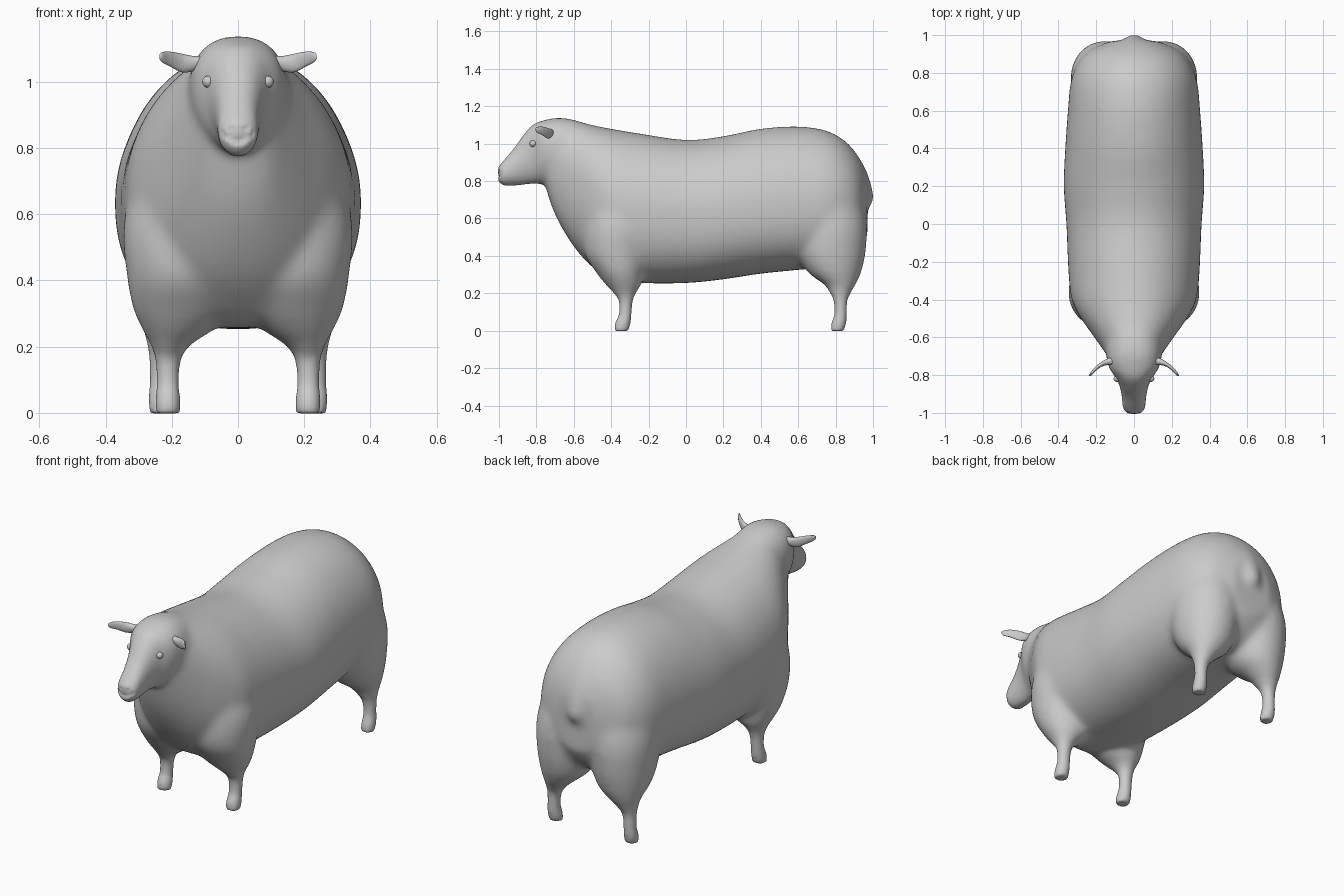
import bpy, bmesh, math
from mathutils import Vector

AXES = {'x': (0, 1, 2), 'y': (1, 0, 2), 'z': (2, 0, 1)}


def smooth_rows(rows, sub=5):
    # Catmull-Rom interpolation between the key sections
    rows = [Vector(r) for r in rows]
    out = []
    for i in range(len(rows) - 1):
        a, b, c, d = rows[max(i - 1, 0)], rows[i], rows[i + 1], rows[min(i + 2, len(rows) - 1)]
        for k in range(sub):
            t = k / sub
            out.append(0.5 * (2 * b + (c - a) * t + (2 * a - 5 * b + 4 * c - d) * t * t
                              + (3 * b - a - 3 * c + d) * t ** 3))
    return out + [rows[-1]]


def loft(bm, rows, axis, mirror=1, up_exp=2.0, low_exp=2.0, seg=48):
    # each row: position on axis, centre 1, centre 2, radius 1, upper radius 2, lower radius 2
    rings, faces = [], []
    i, j, l = AXES[axis]
    for t, c1, c2, r1, up, low in smooth_rows(rows):
        ring = []
        for k in range(seg):
            a = 2 * math.pi * k / seg
            s, c = math.sin(a), math.cos(a)
            e = 2 / (up_exp if s >= 0 else low_exp)
            p = [0, 0, 0]
            p[i] = t
            p[j] = c1 + r1 * math.copysign(abs(c) ** e, c)
            p[l] = c2 + (up if s >= 0 else low) * math.copysign(abs(s) ** e, s)
            ring.append(bm.verts.new((p[0] * mirror, p[1], p[2])))
        rings.append(ring)
    for r, q in zip(rings, rings[1:]):
        for k in range(seg):
            n = (k + 1) % seg
            faces.append(bm.faces.new((r[k], r[n], q[n], q[k])))
    faces += [bm.faces.new(rings[0]), bm.faces.new(rings[-1])]
    bmesh.ops.recalc_face_normals(bm, faces=faces)


def finish(bm, name):
    me = bpy.data.meshes.new(name)
    bm.to_mesh(me)
    bm.free()
    me.polygons.foreach_set("use_smooth", [True] * len(me.polygons))
    ob = bpy.data.objects.new(name, me)
    bpy.context.collection.objects.link(ob)
    return ob


def profile(rows):
    # side outline rows: y, top z, widest z, bottom z, half width
    return [(y, 0, m, w, t - m, m - b) for y, t, m, b, w in rows]


def leg(rows):
    # leg rows: z, x, y, x radius, y radius
    return [(z, x, y, rx, ry, ry) for z, x, y, rx, ry in rows]


bm = bmesh.new()

# woolly trunk
loft(bm, profile([
    (-0.76, 1.11, 0.95, 0.80, 0.10), (-0.70, 1.13, 0.90, 0.62, 0.14),
    (-0.60, 1.125, 0.80, 0.45, 0.21), (-0.50, 1.10, 0.74, 0.34, 0.28),
    (-0.40, 1.08, 0.68, 0.27, 0.33), (-0.25, 1.055, 0.65, 0.255, 0.347),
    (0.0, 1.02, 0.64, 0.255, 0.358), (0.2, 1.04, 0.64, 0.275, 0.372),
    (0.4, 1.08, 0.65, 0.305, 0.364), (0.6, 1.092, 0.67, 0.325, 0.35),
    (0.75, 1.07, 0.68, 0.34, 0.335), (0.85, 1.015, 0.68, 0.36, 0.297),
    (0.92, 0.935, 0.67, 0.42, 0.235), (0.97, 0.84, 0.66, 0.50, 0.12)]),
    'y', low_exp=2.4, seg=96)

# head and muzzle
loft(bm, profile([
    (-1.005, 0.875, 0.84, 0.80, 0.035), (-0.975, 0.91, 0.845, 0.776, 0.058),
    (-0.92, 0.975, 0.87, 0.775, 0.064), (-0.87, 1.045, 0.92, 0.78, 0.073),
    (-0.82, 1.10, 0.97, 0.785, 0.093), (-0.76, 1.125, 0.99, 0.78, 0.132),
    (-0.68, 1.14, 0.97, 0.75, 0.15), (-0.58, 1.125, 0.93, 0.70, 0.15)]),
    'y', up_exp=2.3)

# tail lying on the rump
loft(bm, [(0.66, 0, 0.955, 0.04, 0.03, 0.08), (0.71, 0, 0.955, 0.06, 0.05, 0.08),
          (0.82, 0, 0.915, 0.075, 0.065, 0.08), (0.93, 0, 0.86, 0.08, 0.06, 0.08),
          (1.03, 0, 0.75, 0.06, 0.04, 0.06)], 'z')

for side in (1, -1):
    # front legs with shoulders
    loft(bm, leg([
        (-0.002, 0.212, -0.346, 0.037, 0.037), (0.04, 0.212, -0.338, 0.038, 0.042),
        (0.09, 0.212, -0.325, 0.034, 0.034), (0.16, 0.211, -0.322, 0.039, 0.038),
        (0.205, 0.203, -0.328, 0.06, 0.062), (0.25, 0.182, -0.335, 0.107, 0.098),
        (0.31, 0.165, -0.35, 0.152, 0.13), (0.42, 0.16, -0.365, 0.177, 0.18),
        (0.58, 0.155, -0.36, 0.19, 0.19), (0.80, 0.12, -0.36, 0.16, 0.16)]), 'z', side)
    # rear legs with haunches
    loft(bm, leg([
        (-0.002, 0.232, 0.808, 0.035, 0.035), (0.04, 0.234, 0.817, 0.037, 0.04),
        (0.09, 0.234, 0.826, 0.033, 0.034), (0.16, 0.23, 0.826, 0.038, 0.037),
        (0.21, 0.215, 0.825, 0.06, 0.06), (0.25, 0.197, 0.822, 0.09, 0.088),
        (0.31, 0.175, 0.795, 0.135, 0.142), (0.42, 0.165, 0.775, 0.165, 0.186),
        (0.58, 0.155, 0.77, 0.178, 0.195), (0.80, 0.125, 0.73, 0.17, 0.18)]), 'z', side)

# blend the parts into one skin
body = finish(bm, "sheep_body")
remesh = body.modifiers.new("blend", 'REMESH')
remesh.mode = 'VOXEL'
remesh.voxel_size = 0.011
remesh.use_smooth_shade = True
soften = body.modifiers.new("soften", 'SMOOTH')
soften.factor = 0.5
soften.iterations = 6
blended = bpy.data.meshes.new_from_object(body.evaluated_get(bpy.context.evaluated_depsgraph_get()))
body.modifiers.clear()
body.data = blended

# extra softening on the wool only, leaving face and feet crisp
wool = body.vertex_groups.new(name="wool")
for v in blended.vertices:
    w = min(max((v.co.z - 0.2) / 0.08, 0), 1) * min(max((v.co.y + 0.8) / 0.1, 0), 1)
    if w > 0:
        wool.add([v.index], w, 'REPLACE')
soften = body.modifiers.new("soften_wool", 'SMOOTH')
soften.factor = 0.5
soften.iterations = 40
soften.vertex_group = "wool"

# press nostrils and mouth line into the muzzle
for v in blended.vertices:
    x, y, z = abs(v.co.x), v.co.y, v.co.z
    if y < -0.95:
        mouth = abs(z - (0.82 + 0.45 * x)) if x < 0.05 else 1
        nostril = math.hypot(x - 0.024, z - (0.85 + 0.4 * (x - 0.01)))
        v.co.y += 0.012 * max(0, 1 - mouth / 0.011) + 0.012 * max(0, 1 - nostril / 0.014)

for side, label in ((1, "left"), (-1, "right")):
    # leaf-shaped ears swept forward
    bm = bmesh.new()
    loft(bm, [(0.10, -0.725, 1.065, 0.018, 0.014, 0.018), (0.135, -0.728, 1.06, 0.018, 0.018, 0.028),
              (0.17, -0.742, 1.06, 0.013, 0.025, 0.031), (0.205, -0.768, 1.07, 0.012, 0.021, 0.024),
              (0.228, -0.793, 1.075, 0.01, 0.015, 0.017), (0.237, -0.802, 1.076, 0.004, 0.007, 0.007)],
         'x', side, seg=20)
    finish(bm, label + "_ear")
    # eyes
    bm = bmesh.new()
    bmesh.ops.create_uvsphere(bm, u_segments=16, v_segments=10, radius=0.018)
    bmesh.ops.translate(bm, verts=bm.verts, vec=(0.09 * side, -0.818, 1.0))
    finish(bm, label + "_eye")
